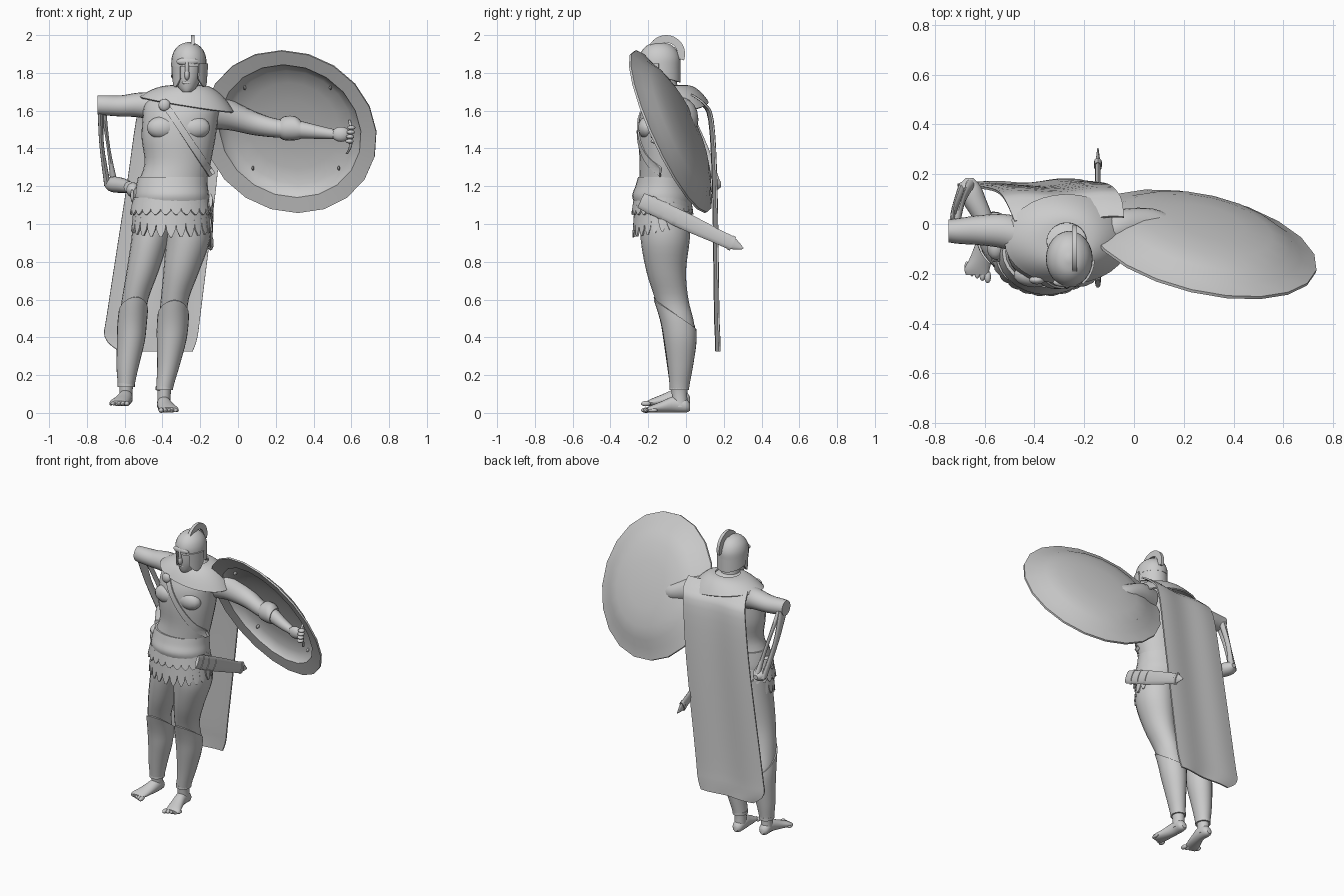
import bpy, bmesh
from math import sin, cos, pi, sqrt, radians
from mathutils import Vector, Matrix

cube = bpy.data.objects.get("Cube")
if cube:
    bpy.data.objects.remove(cube)

grey = bpy.data.materials.new("plain_grey")
grey.use_nodes = True
grey.diffuse_color = (0.6, 0.6, 0.6, 1)
grey.node_tree.nodes["Principled BSDF"].inputs["Base Color"].default_value = (0.6, 0.6, 0.6, 1)


def finish(name, bm, matrix=None, angle=40):
    bmesh.ops.recalc_face_normals(bm, faces=bm.faces)
    if matrix:
        bm.transform(matrix)
    mesh = bpy.data.meshes.new(name)
    bm.to_mesh(mesh)
    bm.free()
    mesh.materials.append(grey)
    for p in mesh.polygons:
        p.use_smooth = True
    mesh.set_sharp_from_angle(angle=radians(angle))
    obj = bpy.data.objects.new(name, mesh)
    bpy.context.collection.objects.link(obj)
    return obj


def smooth(rings, steps=4):
    """Spline through a list of equal-length tuples."""
    out, last = [], len(rings) - 1
    for i in range(last):
        p, q, r, s = (rings[max(0, min(last, i + k))] for k in (-1, 0, 1, 2))
        for j in range(steps):
            t = j / steps
            out.append(tuple(b + t * ((c - a) / 2 + t * ((2 * a - 5 * b + 4 * c - d) / 2
                       + t * (3 * b - a - 3 * c + d) / 2)) for a, b, c, d in zip(p, q, r, s)))
    return out + [tuple(rings[-1])]


def at(rings, z):
    """Section of a vertical loft at height z."""
    for p, q in zip(rings, rings[1:]):
        if (p[2] - z) * (q[2] - z) <= 0 and p[2] != q[2]:
            t = (z - p[2]) / (q[2] - p[2])
            return [a + t * (b - a) for a, b in zip(p, q)]
    return rings[0] if abs(rings[0][2] - z) < abs(rings[-1][2] - z) else rings[-1]


def loft(name, rings, axis="z", n=20, steps=4, matrix=None):
    """Elliptical sections (x, y, z, radius, radius) joined along one axis."""
    bm, loops = bmesh.new(), []
    for x, y, z, a, b in smooth(rings, steps):
        loop = []
        for k in range(n):
            u, v = a * cos(2 * pi * k / n), b * sin(2 * pi * k / n)
            off = {"z": (u, v, 0), "x": (0, u, v), "y": (u, 0, v)}[axis]
            loop.append(bm.verts.new((x + off[0], y + off[1], z + off[2])))
        loops.append(loop)
    for p, q in zip(loops, loops[1:]):
        for k in range(n):
            bm.faces.new((p[k], p[(k + 1) % n], q[(k + 1) % n], q[k]))
    bm.faces.new(loops[0])
    bm.faces.new(loops[-1])
    return finish(name, bm, matrix)


def shell(name, func, nu, nv, thick):
    """Thin sheet from a function of u, v in 0..1."""
    bm = bmesh.new()
    g = [[bm.verts.new(func(i / nu, j / nv)) for i in range(nu + 1)] for j in range(nv + 1)]
    for j in range(nv):
        for i in range(nu):
            bm.faces.new((g[j][i], g[j][i + 1], g[j + 1][i + 1], g[j + 1][i]))
    bmesh.ops.remove_doubles(bm, verts=bm.verts, dist=1e-5)
    bmesh.ops.recalc_face_normals(bm, faces=bm.faces)
    bmesh.ops.solidify(bm, geom=bm.faces[:], thickness=thick)
    return finish(name, bm)


def blob(name, centre, size):
    bm = bmesh.new()
    bmesh.ops.create_uvsphere(bm, u_segments=14, v_segments=9, radius=1)
    return finish(name, bm, Matrix.Translation(centre) @ Matrix.Diagonal((*size, 1)))


# Torso, chest and neck
torso = [(-.355, -.12, 1.05, .19, .135), (-.35, -.115, 1.2, .182, .135), (-.32, -.11, 1.32, .175, .135),
         (-.315, -.105, 1.45, .195, .148), (-.305, -.1, 1.56, .2, .148), (-.29, -.09, 1.64, .2, .13),
         (-.275, -.09, 1.7, .13, .1), (-.265, -.1, 1.73, .065, .065)]
loft("torso", torso, n=28)
torso = smooth(torso)
for x in (-.4, -.23):
    blob("chest_plate", (x, -.205, 1.51), (.085, .05, .06))
loft("neck", [(-.265, -.1, 1.68, .062, .062), (-.265, -.115, 1.8, .058, .06)])
loft("belt", [(-.35, -.12, 1.1, .195, .15), (-.35, -.125, 1.15, .196, .16),
              (-.35, -.12, 1.2, .19, .148), (-.345, -.115, 1.25, .184, .139)], n=28)

# Head and helmet
loft("head", [(-.27, -.19, 1.7, .025, .03), (-.268, -.165, 1.725, .05, .065), (-.265, -.15, 1.78, .07, .09),
              (-.262, -.145, 1.86, .075, .095), (-.26, -.14, 1.92, .06, .07)])
loft("helmet_dome", [(-.26, -.14, 1.835, .094, .112), (-.26, -.14, 1.88, .091, .11), (-.26, -.14, 1.92, .076, .092),
                     (-.26, -.14, 1.95, .046, .058), (-.26, -.14, 1.963, .008, .01)], n=24)
blob("nose", (-.27, -.24, 1.79), (.014, .022, .03))
blob("mouth", (-.27, -.222, 1.748), (.028, .015, .01))
blob("nose_guard", (-.27, -.247, 1.83), (.011, .012, .045))
blob("brow_peak", (-.268, -.235, 1.86), (.06, .02, .022))


def guard(a0, a1, low, flare):
    def point(u, v):
        a = radians(a0 + (a1 - a0) * u)
        r = 1 + flare * v
        return (-.26 + .092 * r * cos(a), -.14 + .11 * r * sin(a), 1.85 - v * low * (.65 + .35 * sin(pi * u)))
    return point


shell("neck_guard", guard(-5, 185, .1, .02), 20, 4, .008)
for start in (-58, 182):
    shell("cheek_guard", guard(start, start + 56, .125, -.06), 8, 5, .01)


def crest(u, v):
    a, r = radians(150 - 170 * u), .06 + .04 * v
    return (-.25, -.105 + r * cos(a), 1.9 + r * sin(a))


shell("helmet_crest", crest, 20, 2, .02)


# Cloak over the shoulders and down the back
def drape(u, v):
    a = 2 * pi * u
    c, s = cos(a), sin(a)
    drop = .1 + .04 * c - .01 * s
    ry = .19 if s > 0 else .172
    return (-.27 + (.08 + .17 * v) * c, -.07 + (.075 + (ry - .075) * v) * s, 1.735 - drop * v * v)


shell("shoulder_drape", drape, 32, 8, .01)
cape_rows = smooth([(1.69, .02, -.48, -.04), (1.64, .09, -.51, -.05), (1.55, .135, -.54, -.08),
                    (1.2, .155, -.59, -.115), (.55, .165, -.69, -.195), (.4, .17, -.705, -.215),
                    (.325, .172, -.63, -.24)])


def cape(u, v):
    z, y, left, right = cape_rows[round(v * (len(cape_rows) - 1))]
    return (left + (right - left) * u, y + .015 * (u - .5) + .006 * sin(9 * u), z)


shell("cape", cape, 14, len(cape_rows) - 1, .01)


# Strap and clasp across the chest
def strap(u, v):
    x, z = -.4 + .25 * v + .03 * u, 1.62 - .37 * v + .02 * u
    cx, cy, _, rx, ry = at(torso, z)
    return (x, cy - ry * sqrt(max(.02, 1 - ((x - cx) / rx) ** 2)) - .008, z)


shell("chest_strap", strap, 2, 14, .008)
blob("cloak_clasp", (-.39, -.225, 1.63), (.032, .018, .032))


# Skirt of hanging strips in two layers
def strip(a, top, length, grow):
    def point(u, v):
        w = .14 * sqrt(max(.04, 1 - v ** 5)) * (u - .5) * 2
        r = 1 + grow + .1 * v
        return (-.355 + .192 * r * cos(a + w), -.125 + .145 * r * sin(a + w), top - length * v)
    return point


for k in range(24):
    a = 2 * pi * k / 24
    shell("skirt_strip", strip(a, 1.14, .18 - .03 * sin(a), 0), 4, 6, .01)
    shell("skirt_tab", strip(a + .13, 1.14, .09, .04), 4, 5, .01)

# Legs, greaves and feet
legs = {
    "right": ([(-.44, -.1, 1.07, .11, .12), (-.465, -.105, .92, .1, .12), (-.505, -.1, .75, .085, .1),
               (-.545, -.075, .6, .07, .085), (-.56, -.045, .48, .07, .082), (-.567, -.035, .38, .066, .076),
               (-.585, -.035, .24, .05, .056), (-.592, -.035, .14, .036, .042), (-.595, -.03, .06, .036, .04)],
              -.595, -.63, .035, -1),
    "left": ([(-.27, -.11, 1.07, .12, .13), (-.265, -.11, .92, .118, .13), (-.3, -.105, .75, .095, .105),
              (-.335, -.075, .6, .074, .088), (-.345, -.042, .48, .076, .084), (-.352, -.03, .38, .07, .078),
              (-.37, -.03, .24, .05, .058), (-.39, -.035, .12, .036, .042), (-.392, -.03, .03, .036, .04)],
             -.392, -.365, 0, 1)}
for side, (rings, heel, toe, base, out) in legs.items():
    loft(side + "_leg", rings)
    dense = smooth(rings)

    def greave(u, v, dense=dense, base=base):
        a = 2 * pi * u
        z = .12 + base / 2 + v * (.4 - .075 * sin(a))
        x, y, _, rx, ry = at(dense, z)
        return (x + (rx + .008) * cos(a), y + (ry + .008) * sin(a), z)

    shell(side + "_greave", greave, 24, 16, .008)
    loft(side + "_ankle_band", [(*dense[-5][:2], .12 + base / 2, .046, .052),
                                (*dense[-5][:2], .14 + base / 2, .046, .052)], steps=1)
    loft(side + "_foot", [(heel, .022, base + .03, .016, .018), (heel, 0, base + .038, .034, .036),
                          (heel, -.06, base + .045, .037, .043), ((heel + toe) / 2, -.13, base + .031, .044, .03),
                          (toe, -.18, base + .021, .05, .02), (toe, -.205, base + .016, .045, .013)], "y")
    for k in range(5):
        blob(side + "_toe", (toe + out * (k - 2) * .021, -.212 + .009 * k, base + .014),
             (.014 - .001 * k, .026, .014 - .001 * k))

# Right arm, bent with the hand on the hip
loft("right_upper_arm", [(-.42, -.06, 1.615, .08, .08), (-.52, -.03, 1.63, .07, .066), (-.62, -.025, 1.625, .06, .056),
                         (-.7, -.028, 1.628, .052, .053), (-.745, -.028, 1.63, .046, .05)], "x")
loft("right_outer_sinew", [(-.728, -.02, 1.62, .016, .045), (-.722, .05, 1.42, .012, .03), (-.69, .14, 1.2, .018, .03)], n=12)
loft("right_inner_sinew", [(-.715, .0, 1.62, .016, .02), (-.685, .1, 1.4, .009, .02), (-.655, .165, 1.21, .02, .02)], n=12)
loft("right_forearm", [(-.66, .185, 1.21, .015, .015), (-.66, .15, 1.21, .045, .038), (-.645, .1, 1.208, .05, .042),
                       (-.61, .03, 1.203, .042, .038), (-.575, -.05, 1.195, .028, .03)], "y")
blob("right_hand", (-.555, -.09, 1.18), (.038, .055, .04))
for k in range(4):
    blob("right_finger", (-.56 + .017 * k, -.14, 1.15 + .006 * k), (.009, .014, .034))

# Left arm, stretched out to the shield grip
loft("left_arm", [(-.17, -.06, 1.59, .09, .09), (-.05, -.02, 1.58, .08, .083), (.08, -.005, 1.535, .066, .064),
                  (.2, -.04, 1.508, .052, .05), (.32, -.07, 1.5, .048, .047), (.42, -.11, 1.487, .038, .036),
                  (.51, -.14, 1.475, .026, .026)], "x")
loft("elbow_cuff", [(.225, -.045, 1.505, .058, .052), (.25, -.05, 1.507, .064, .064), (.3, -.062, 1.507, .064, .064),
                    (.33, -.072, 1.5, .055, .05)], "x")
blob("left_hand", (.545, -.15, 1.475), (.05, .028, .04))
for k in range(4):
    blob("left_finger", (.6 - .003 * k, -.165, 1.51 - .024 * k), (.022, .022, .012))
loft("shield_grip", [(.575, -.11, 1.37, .006, .006), (.595, -.14, 1.41, .008, .008), (.597, -.155, 1.47, .009, .009),
                     (.595, -.155, 1.52, .008, .008), (.59, -.13, 1.55, .006, .006)], n=10)

# Round shield with a flat rim and a domed body
normal = Vector((.21, .89, .41)).normalized()
place = Matrix.Translation((.275, -.08, 1.49)) @ normal.to_track_quat("Z", "Y").to_matrix().to_4x4()
profile = [(0, .105), (.15, .1), (.27, .086), (.35, .06), (.4, .03), (.47, .004), (.47, -.008),
           (.385, .004), (.375, .025), (.33, .055), (.25, .075), (.14, .088), (0, .092)]
bm = bmesh.new()
verts = [bm.verts.new((r, 0, h)) for r, h in profile]
edges = [bm.edges.new(pair) for pair in zip(verts, verts[1:])]
bmesh.ops.spin(bm, geom=verts + edges, cent=(0, 0, 0), axis=(0, 0, 1), angle=2 * pi, steps=20)
bmesh.ops.remove_doubles(bm, verts=bm.verts, dist=1e-4)
finish("shield", bm, place, 32)
for k in range(4):
    a = pi / 4 + k * pi / 2
    blob("shield_pin", place @ Vector((.33 * cos(a), .33 * sin(a), .045)), (.007, .02, .012))

# Sheathed sword hanging at the left hip
hang = Matrix(((0, 1, 0, -.145), (.905, 0, .425, -.24), (-.425, 0, .905, 1.125), (0, 0, 0, 1)))
loft("sword", [(0, 0, 0, .01, .038), (.03, 0, 0, .012, .044), (.25, 0, 0, .012, .046), (.45, 0, 0, .011, .038),
               (.53, 0, 0, .01, .034), (.6, 0, 0, .003, .004)], "x", n=12, matrix=hang)
for s in (.05, .12, .2, .52):
    loft("sword_band", [(s, 0, 0, .016, .05 - .02 * s), (s + .02, 0, 0, .016, .05 - .02 * s)],
         "x", n=12, steps=1, matrix=hang)
